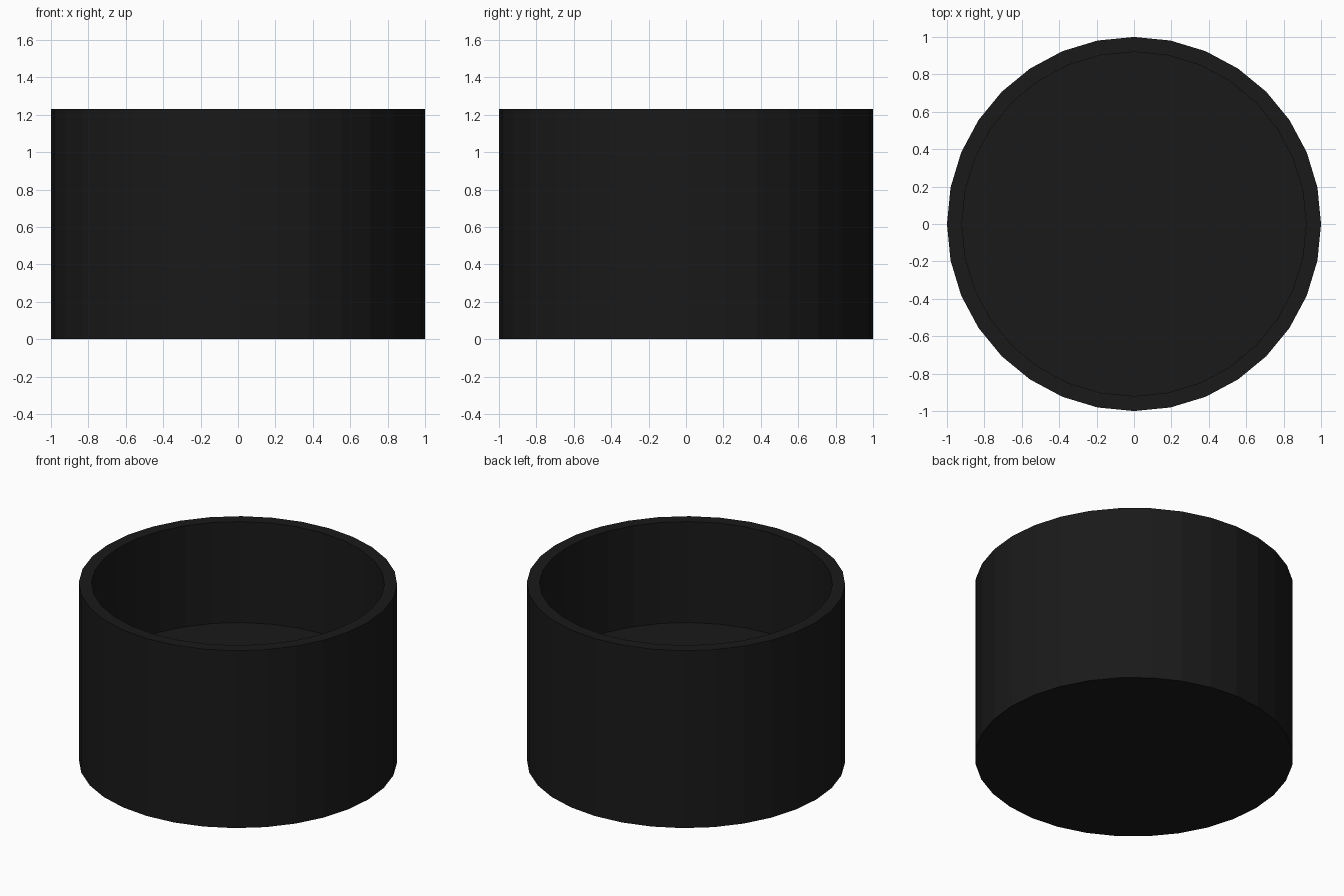
import bpy, bmesh
from math import cos, sin, tau

if "Cube" in bpy.data.objects:
    bpy.data.objects.remove(bpy.data.objects["Cube"])

SIDES = 32
HEIGHT = 1.23
FLOOR = 0.53
OUTER, INNER = 1.0, 0.92


def ring(bm, radius, z):
    return [bm.verts.new((radius * cos(tau * i / SIDES), radius * sin(tau * i / SIDES), z))
            for i in range(SIDES)]


# Round open pot: outer wall, flat rim, inner wall and raised floor
bm = bmesh.new()
profile = [(OUTER, 0), (OUTER, HEIGHT), (INNER, HEIGHT), (INNER, FLOOR)]
rings = [ring(bm, r, z) for r, z in profile]
for a, b in zip(rings, rings[1:]):
    for i in range(SIDES):
        j = (i + 1) % SIDES
        bm.faces.new((a[i], a[j], b[j], b[i]))
bm.faces.new(rings[0][::-1])   # underside
bm.faces.new(rings[-1])        # inner floor
bmesh.ops.recalc_face_normals(bm, faces=bm.faces)

mesh = bpy.data.meshes.new("round_pot")
bm.to_mesh(mesh)
bm.free()
pot = bpy.data.objects.new("round_pot", mesh)
bpy.context.collection.objects.link(pot)

# Near-black finish
black = bpy.data.materials.new("black")
black.diffuse_color = (0.01, 0.01, 0.01, 1)
black.use_nodes = True
black.node_tree.nodes["Principled BSDF"].inputs["Base Color"].default_value = black.diffuse_color
mesh.materials.append(black)
